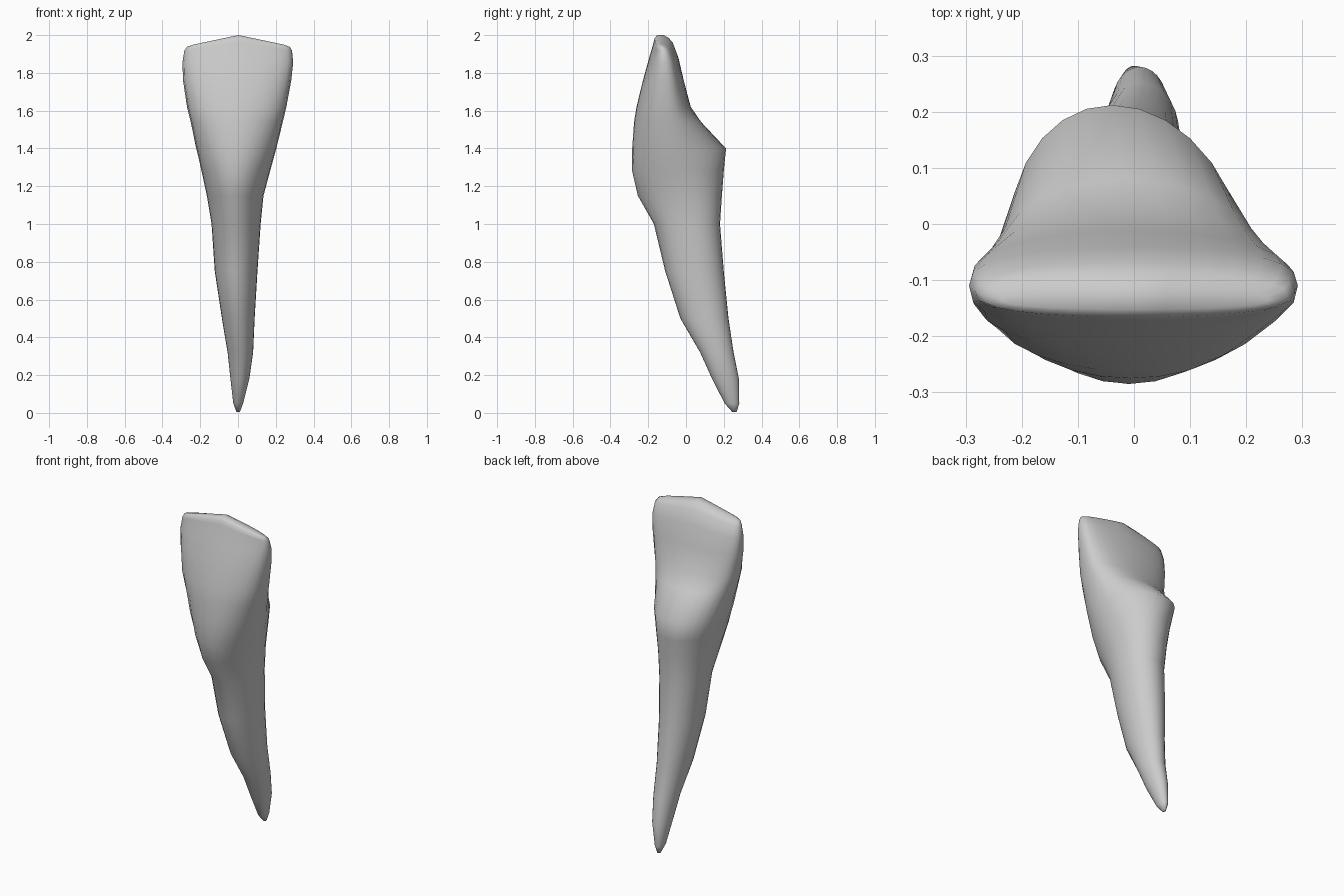
import bpy, math

N = 28  # sides of each cross-section

# z, left x, right x, front y, back y, widest y, front squareness, back squareness
RINGS = [
    (0.005, -0.008, 0.010, 0.245, 0.268, 0.256, 1, 1),
    (0.05, -0.025, 0.027, 0.205, 0.282, 0.245, 1, 1),
    (0.18, -0.040, 0.060, 0.138, 0.280, 0.210, 1, 1),
    (0.32, -0.055, 0.080, 0.075, 0.252, 0.165, 1, 1),
    (0.50, -0.085, 0.088, -0.030, 0.225, 0.110, 1, 1),
    (0.75, -0.123, 0.103, -0.110, 0.200, 0.060, 1, 1),
    (1.00, -0.140, 0.120, -0.170, 0.180, 0.020, 1.1, 0.9),
    (1.15, -0.165, 0.135, -0.255, 0.190, -0.010, 1.15, 0.9),
    (1.28, -0.193, 0.170, -0.285, 0.200, -0.040, 1.0, 0.95),
    (1.40, -0.220, 0.203, -0.285, 0.212, -0.060, 0.85, 1),
    (1.54, -0.250, 0.237, -0.275, 0.080, -0.080, 0.75, 0.95),
    (1.62, -0.270, 0.256, -0.262, 0.025, -0.090, 0.7, 0.85),
    (1.76, -0.291, 0.282, -0.228, -0.012, -0.100, 0.7, 0.8),
    (1.88, -0.294, 0.292, -0.195, -0.040, -0.110, 0.7, 0.7),
    (1.96, -0.284, 0.286, -0.172, -0.070, -0.118, 0.7, 0.7),
    (1.985, -0.270, 0.274, -0.166, -0.092, -0.128, 0.7, 0.7),
    (2.0, -0.235, 0.240, -0.152, -0.118, -0.136, 0.8, 0.8),
]


def section(z, xl, xr, yf, yb, yw, qf, qb):
    """One closed ring; crown rings droop towards the corners."""
    dip = 0.05 * max(0, (z - 1.76) / 0.24)
    skew = 0.03 * max(0, 1 - abs(z - 1.4) / 0.2)
    pts = []
    for i in range(N):
        t = 2 * math.pi * i / N
        c, s = math.cos(t), math.sin(t)
        x = (xl + xr) / 2 + (xr - xl) / 2 * c - skew * max(0, s)
        if s >= 0:
            y = yw + (yb - yw) * s ** qb
        else:
            y = yw + (yf - yw) * (-s) ** qf
        pts.append((x, y, z - dip * abs(c)))
    return pts


def cap(base):
    """Strip of faces across a ring, joining mirrored points."""
    h = N // 2
    faces = [(base, base + 1, base + N - 1)]
    faces += [(base + i, base + i + 1, base + N - i - 1, base + N - i)
              for i in range(1, h - 1)]
    return faces + [(base + h - 1, base + h, base + h + 1)]


# Tooth: root and crown as one loft
verts = [p for ring in RINGS for p in section(*ring)]
faces = []
for r in range(len(RINGS) - 1):
    for i in range(N):
        a, b = r * N + i, r * N + (i + 1) % N
        faces.append((a, b, b + N, a + N))
faces += [f[::-1] for f in cap(0)]
faces += cap((len(RINGS) - 1) * N)

mesh = bpy.data.meshes.new("incisor_tooth")
mesh.from_pydata(verts, [], faces)
mesh.update()
tooth = bpy.data.objects.new("incisor_tooth", mesh)
bpy.context.collection.objects.link(tooth)
for poly in mesh.polygons:
    poly.use_smooth = True
